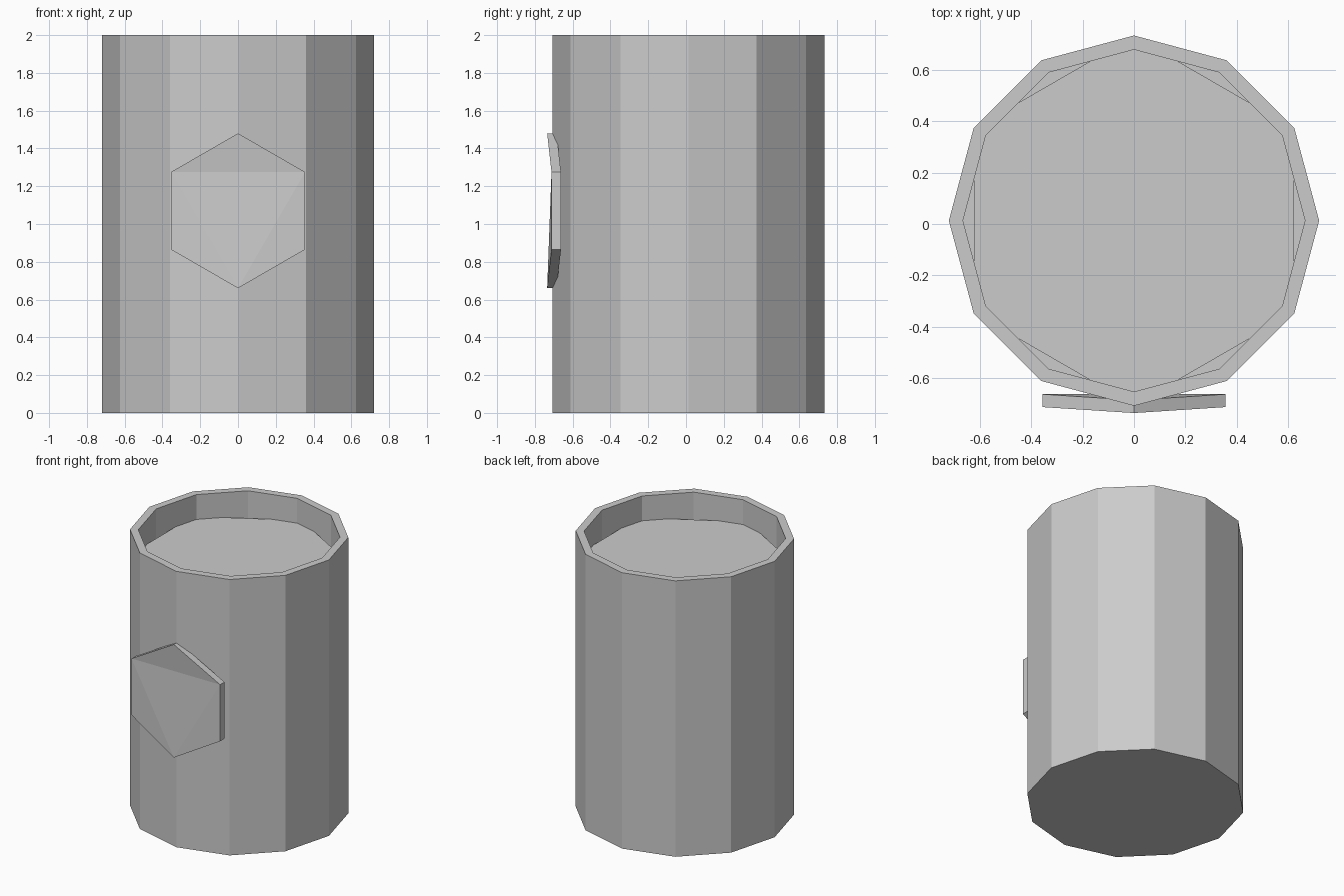
import bpy, bmesh
from math import sin, cos, pi

if "Cube" in bpy.data.objects:
    bpy.data.objects.remove(bpy.data.objects["Cube"])

CY = 0.013  # body centre in y
R_OUT, R_IN = 0.72, 0.665


def ring(bm, n, r, z, start=0.0):
    return [bm.verts.new((r * cos(start + 2 * pi * i / n),
                          CY + r * sin(start + 2 * pi * i / n), z)) for i in range(n)]


def bridge(bm, a, b):
    n = len(a)
    for i in range(n):
        j = (i + 1) % n
        bm.faces.new((a[i], a[j], b[j], b[i]))


def finish(bm, name):
    bmesh.ops.recalc_face_normals(bm, faces=bm.faces)
    me = bpy.data.meshes.new(name)
    bm.to_mesh(me)
    bm.free()
    ob = bpy.data.objects.new(name, me)
    bpy.context.collection.objects.link(ob)
    return ob


# Hollow twelve-sided cup
bm = bmesh.new()
rings = [ring(bm, 12, r, z) for r, z in
         ((R_OUT, 0), (R_OUT, 2), (R_IN, 2), (R_IN, 0.06))]
for a, b in zip(rings, rings[1:]):
    bridge(bm, a, b)
bm.faces.new(rings[0])
bm.faces.new(rings[-1])
finish(bm, "cup")

# Six-sided liquid surface, corners running into the wall
bm = bmesh.new()
bm.faces.new(ring(bm, 6, R_OUT - 0.002, 1.82, pi / 6))
finish(bm, "liquid_surface")

# Hexagonal plate on the front, slightly bent at its top and bottom points
bm = bmesh.new()
layers = []
for offset in (0.0, 0.05):
    layer = []
    for i in range(6):
        a = pi / 2 + i * pi / 3
        y = (-0.735 if i % 3 == 0 else -0.712) + offset
        layer.append(bm.verts.new((0.41 * cos(a), y, 1.07 + 0.41 * sin(a))))
    for tri in ((0, 1, 5), (1, 3, 5), (1, 2, 3), (3, 4, 5)):
        bm.faces.new([layer[k] for k in tri])
    layers.append(layer)
bridge(bm, *layers)
finish(bm, "front_plate")
